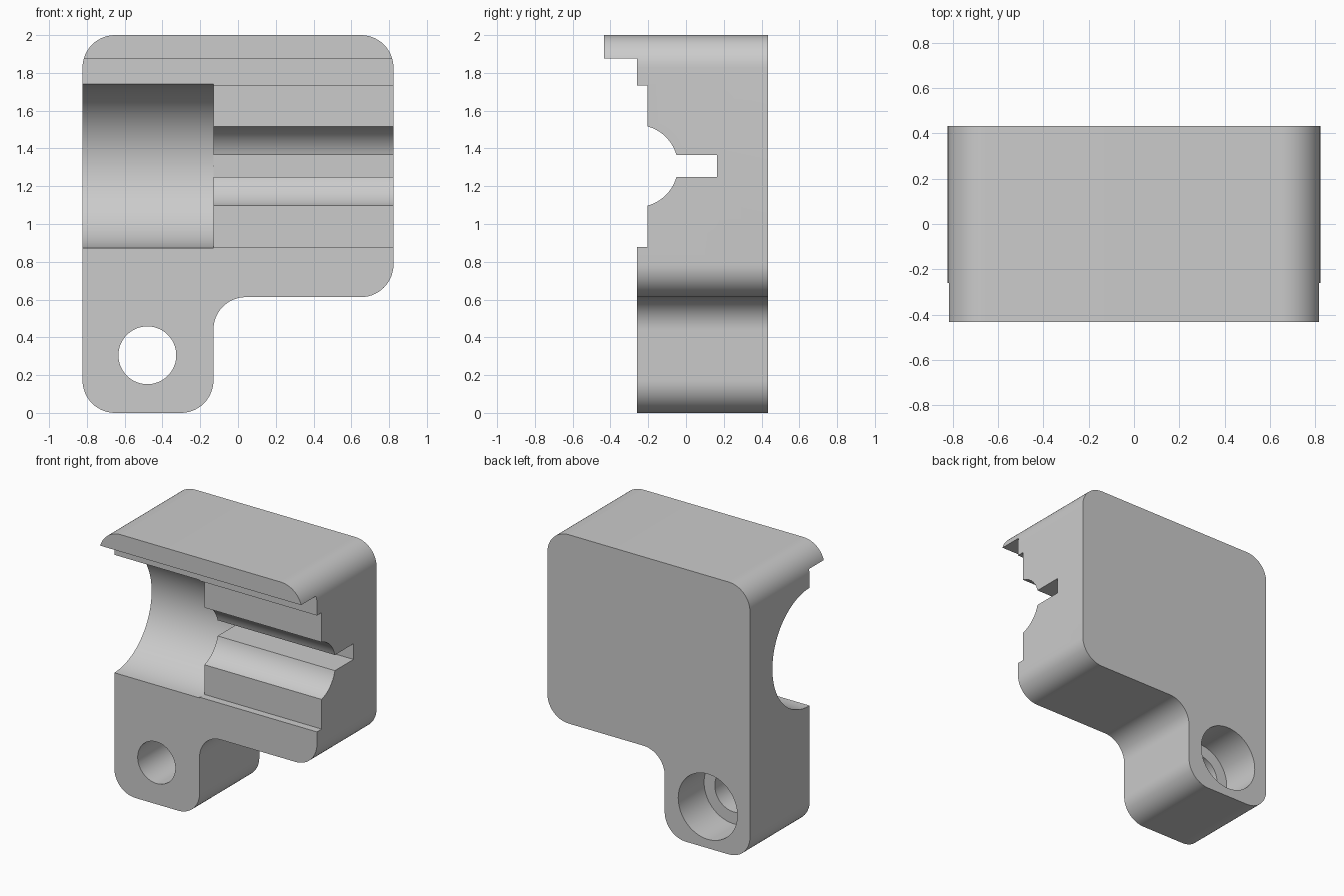
import bpy, bmesh
from math import sin, cos, pi, radians, asin, sqrt

if "Cube" in bpy.data.objects:
    bpy.data.objects.remove(bpy.data.objects["Cube"])

HX, FRONT, BACK, LIP = 0.823, -0.26, 0.433, -0.433
LEG_X, STEP_Z, R = -0.13, 0.613, 0.172
BORE_Z = 1.307


def arc(cx, cy, r, a0, a1, n=14):
    """Points on an arc, angles in degrees."""
    return [(cx + r * cos(radians(a0 + (a1 - a0) * i / n)),
             cy + r * sin(radians(a0 + (a1 - a0) * i / n))) for i in range(n + 1)]


def prism(name, pts, a, b, axis):
    """Extrude a 2D profile from a to b: (x, z) along y, or (y, z) along x."""
    def place(p, t):
        return (p[0], t, p[1]) if axis == 'Y' else (t, p[0], p[1])
    bm = bmesh.new()
    lo = [bm.verts.new(place(p, a)) for p in pts]
    hi = [bm.verts.new(place(p, b)) for p in pts]
    n = len(pts)
    bm.faces.new(lo)
    bm.faces.new(hi[::-1])
    for i in range(n):
        j = (i + 1) % n
        bm.faces.new((lo[j], lo[i], hi[i], hi[j]))
    bmesh.ops.recalc_face_normals(bm, faces=bm.faces)
    mesh = bpy.data.meshes.new(name)
    bm.to_mesh(mesh)
    bm.free()
    ob = bpy.data.objects.new(name, mesh)
    bpy.context.collection.objects.link(ob)
    return ob


def circle(cx, cy, r, n=72):
    return arc(cx, cy, r, 0, 360, n)[:-1]


def cut(target, cutter):
    cutter.hide_render = True
    mod = target.modifiers.new("cut", 'BOOLEAN')
    mod.operation, mod.solver, mod.object = 'DIFFERENCE', 'EXACT', cutter
    bpy.context.view_layer.objects.active = target
    bpy.ops.object.modifier_apply(modifier=mod.name)
    bpy.data.objects.remove(cutter)


# Rounded body with a mounting leg, full depth including the top lip
outline = (arc(-HX + R, R, R, 180, 270)
           + arc(LEG_X - R, R, R, 270, 360)
           + arc(LEG_X + R, STEP_Z - R, R, 180, 90)
           + arc(HX - R, STEP_Z + R, R, 270, 360)
           + arc(HX - R, 2 - R, R, 0, 90)
           + arc(-HX + R, 2 - R, R, 90, 180))
body = prism("clamp_body", outline, LIP, BACK, 'Y')

# Trim the front below the lip
cut(body, prism("front_trim", [(-1, -1), (FRONT, -1), (FRONT, 1.875), (-1, 1.875)],
                -2, 2, 'X'))

# Large half-round bore on the left
cut(body, prism("large_bore", circle(FRONT, BORE_Z, 0.433, 96), -1.2, LEG_X, 'X'))

# Shallow recess, small half-round groove and slot on the right, as one profile
r, recess_y, half, slot, slot_y = 0.217, -0.205, 0.4275, 0.0575, 0.165
a_out = 90 - asin((recess_y - FRONT) / r) * 180 / pi
a_in = asin(slot / r) * 180 / pi
lower = [(-0.36, BORE_Z - half), (recess_y, BORE_Z - half)]
lower += arc(FRONT, BORE_Z, r, -a_out, -a_in)
lower += [(slot_y, BORE_Z - slot)]
upper = [(y, 2 * BORE_Z - z) for y, z in reversed(lower)]
cut(body, prism("groove_profile", lower + upper, -0.25, 1.2, 'X'))

# Screw hole through the leg, with a counterbore from the back
cut(body, prism("screw_hole", circle(-0.48, 0.305, 0.153), -1, 1, 'Y'))
cut(body, prism("counterbore", circle(-0.48, 0.305, 0.24), BACK - 0.30, 1, 'Y'))

# Plain grey finish, smooth curves with sharp edges
grey = bpy.data.materials.new("grey")
grey.diffuse_color = (0.6, 0.6, 0.6, 1)
grey.use_nodes = True
grey.node_tree.nodes["Principled BSDF"].inputs["Base Color"].default_value = grey.diffuse_color
body.data.materials.clear()
body.data.materials.append(grey)
for p in body.data.polygons:
    p.material_index = 0
bpy.ops.object.select_all(action='DESELECT')
body.select_set(True)
bpy.context.view_layer.objects.active = body
bpy.ops.object.shade_smooth_by_angle(angle=radians(25))
